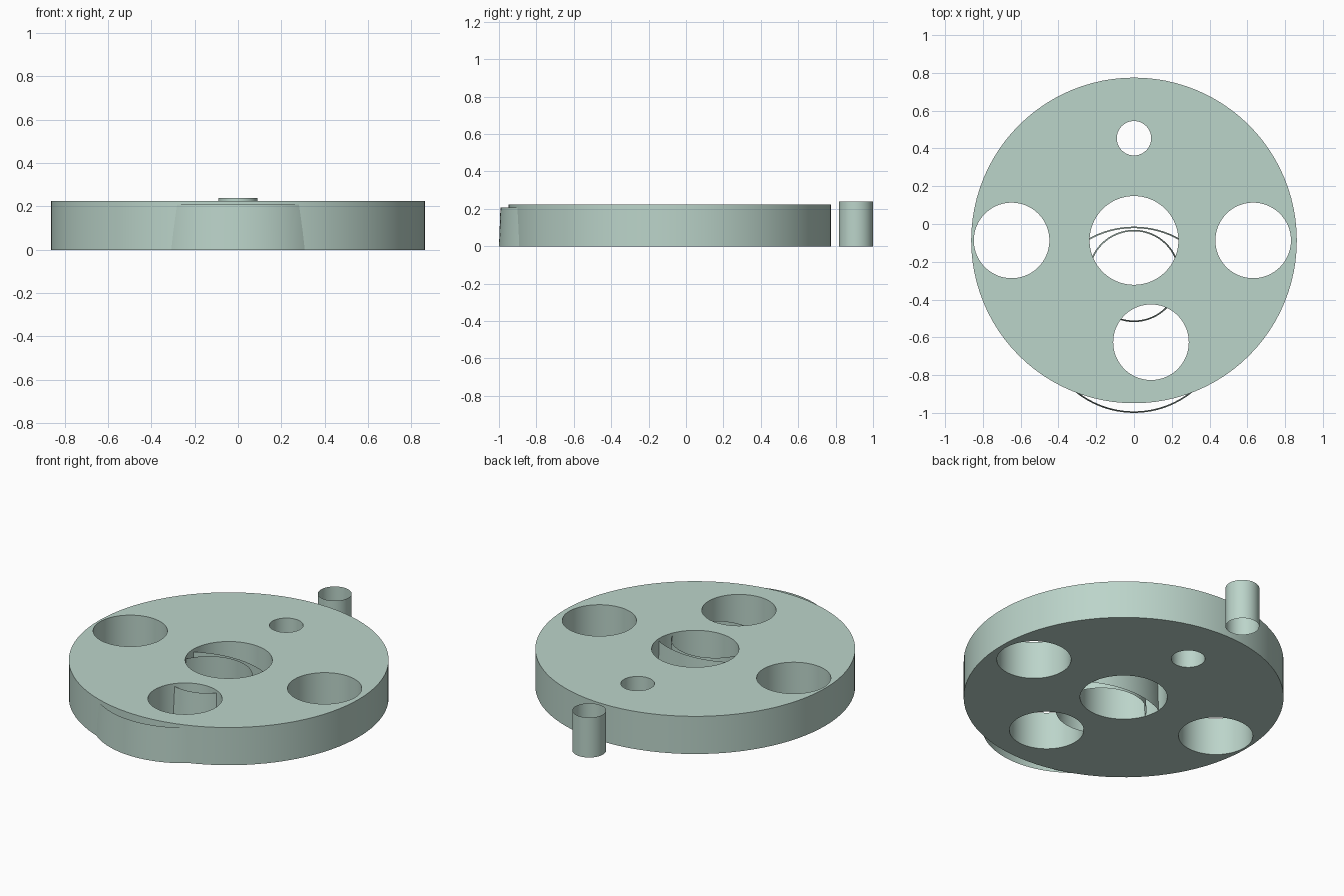
import bpy, bmesh, math

if "Cube" in bpy.data.objects:
    bpy.data.objects.remove(bpy.data.objects["Cube"])

mat = bpy.data.materials.new("pale_green")
mat.diffuse_color = (0.50, 0.66, 0.59, 1)
mat.use_nodes = True
mat.node_tree.nodes["Principled BSDF"].inputs["Base Color"].default_value = mat.diffuse_color


def finish(obj):
    obj.data.materials.clear()
    obj.data.materials.append(mat)
    bpy.ops.object.select_all(action='DESELECT')
    obj.select_set(True)
    bpy.context.view_layer.objects.active = obj
    bpy.ops.object.shade_smooth_by_angle(angle=math.radians(35))


def plate(name, circles, height, n=96):
    """Extruded flat profile: first circle is the rim, the others are holes."""
    cu = bpy.data.curves.new(name, 'CURVE')
    cu.dimensions = '2D'
    cu.fill_mode = 'BOTH'
    cu.extrude = height / 2
    for x, y, r in circles:
        sp = cu.splines.new('POLY')
        sp.points.add(n - 1)
        for i, p in enumerate(sp.points):
            a = 2 * math.pi * i / n
            p.co = (x + r * math.cos(a), y + r * math.sin(a), 0, 1)
        sp.use_cyclic_u = True
    obj = bpy.data.objects.new(name, cu)
    bpy.context.collection.objects.link(obj)
    bpy.ops.object.select_all(action='DESELECT')
    obj.select_set(True)
    bpy.context.view_layer.objects.active = obj
    bpy.ops.object.convert(target='MESH')
    obj = bpy.context.view_layer.objects.active
    bm = bmesh.new()
    bm.from_mesh(obj.data)
    bmesh.ops.remove_doubles(bm, verts=bm.verts, dist=1e-5)
    bmesh.ops.translate(bm, verts=bm.verts, vec=(0, 0, height / 2))
    bmesh.ops.recalc_face_normals(bm, faces=bm.faces)
    bm.to_mesh(obj.data)
    bm.free()
    finish(obj)


def open_tube(name, y, r_bottom, r_top, height, n=96):
    """Thin uncapped wall standing on the ground."""
    bm = bmesh.new()
    bmesh.ops.create_cone(bm, cap_ends=False, segments=n, radius1=r_bottom,
                          radius2=r_top, depth=height)
    bmesh.ops.translate(bm, verts=bm.verts, vec=(0, y, height / 2))
    me = bpy.data.meshes.new(name)
    bm.to_mesh(me)
    bm.free()
    obj = bpy.data.objects.new(name, me)
    bpy.context.collection.objects.link(obj)
    finish(obj)


# main disc with centre bore, three large holes and one pin hole
plate("drilled_disc", [
    (0, -0.087, 0.862),
    (0, -0.087, 0.235),
    (0.631, -0.087, 0.20),
    (-0.648, -0.087, 0.20),
    (0.09, -0.626, 0.20),
    (0, 0.454, 0.091),
], 0.224)

# loose pin sleeve behind the disc
open_tube("pin_sleeve", 0.909, 0.091, 0.091, 0.238, 64)

# slightly tapered thin rings running through the disc
open_tube("outer_tapered_ring", -0.507, 0.493, 0.485, 0.208)
open_tube("inner_tapered_ring", -0.275, 0.244, 0.236, 0.208)
